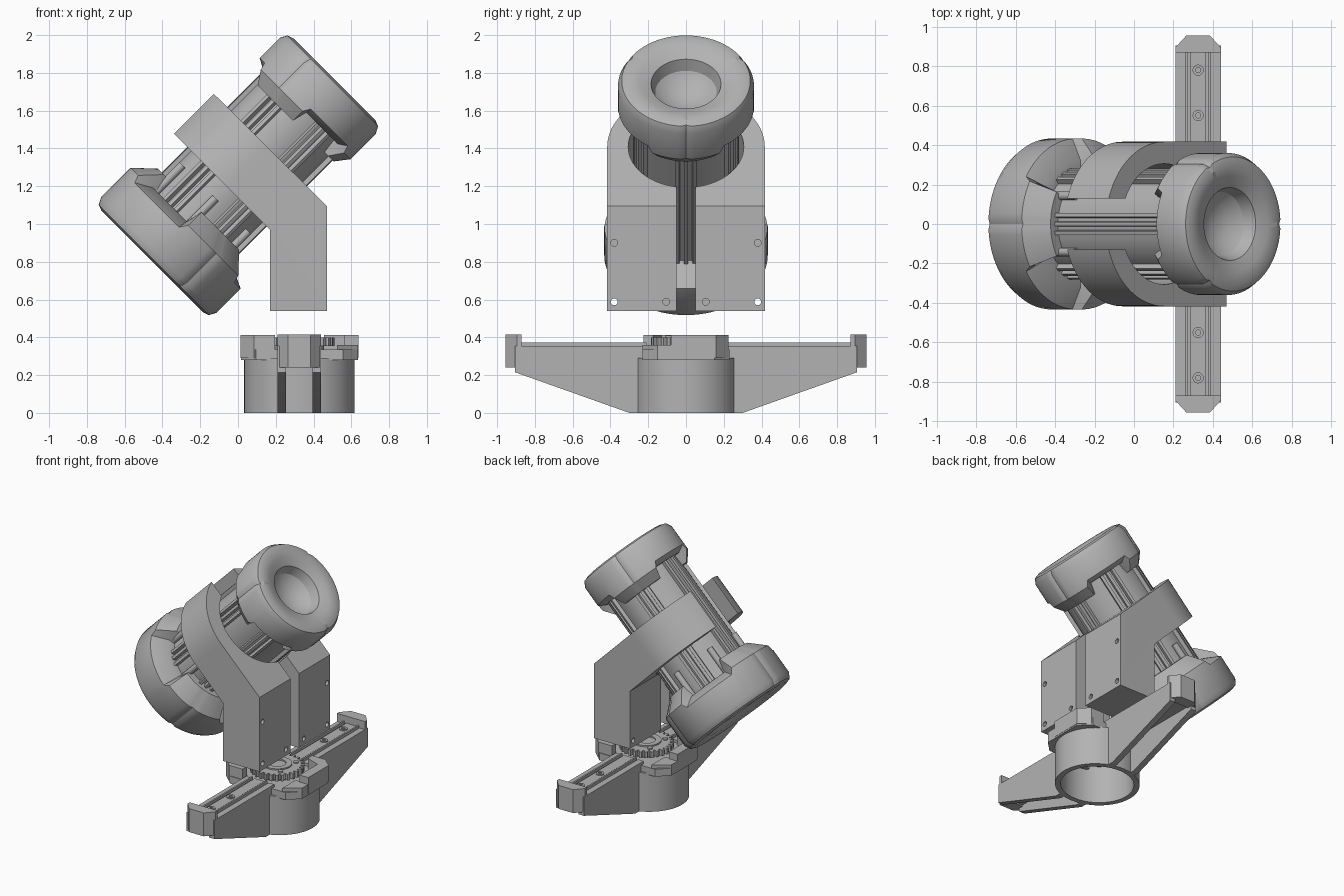
import bpy, bmesh
from math import sin, cos, pi, radians
from mathutils import Matrix, Vector

cube = bpy.data.objects.get("Cube")
if cube:
    bpy.data.objects.remove(cube)

grey = bpy.data.materials.new("plain grey")
grey.use_nodes = True
COLOUR = (0.45, 0.45, 0.45, 1)
grey.diffuse_color = COLOUR
grey.node_tree.nodes["Principled BSDF"].inputs["Base Color"].default_value = COLOUR

# Tilted frame: local z runs along the barrel, local +x points to its underside
TILT = Matrix.Rotation(radians(45), 4, 'Y') @ Matrix.Translation((-0.888, 0, 0))
HUB_X = 0.325


def finish(name, bm, matrix=None, smooth=True):
    bmesh.ops.remove_doubles(bm, verts=bm.verts, dist=1e-5)
    bmesh.ops.recalc_face_normals(bm, faces=bm.faces)
    if matrix:
        bm.transform(matrix)
    mesh = bpy.data.meshes.new(name)
    bm.to_mesh(mesh)
    bm.free()
    mesh.materials.append(grey)
    ob = bpy.data.objects.new(name, mesh)
    bpy.context.collection.objects.link(ob)
    if smooth:
        shade(ob)
    return ob


def shade(ob):
    bpy.ops.object.select_all(action='DESELECT')
    ob.select_set(True)
    bpy.context.view_layer.objects.active = ob
    bpy.ops.object.shade_smooth_by_angle(angle=radians(30))


def prism(name, pts, axis, lo, hi, matrix=None):
    """Extrude a 2D outline along an axis."""
    place = {'x': lambda a, b: (lo, a, b), 'y': lambda a, b: (a, lo, b),
             'z': lambda a, b: (a, b, lo)}[axis]
    bm = bmesh.new()
    face = bm.faces.new([bm.verts.new(place(*p)) for p in pts])
    out = bmesh.ops.extrude_face_region(bm, geom=[face])
    step = Vector([(hi - lo) * (axis == k) for k in 'xyz'])
    moved = [g for g in out['geom'] if isinstance(g, bmesh.types.BMVert)]
    bmesh.ops.translate(bm, verts=moved, vec=step)
    return finish(name, bm, matrix)


def box(name, x0, x1, y0, y1, z0, z1, matrix=None):
    return prism(name, [(x0, y0), (x1, y0), (x1, y1), (x0, y1)], 'z', z0, z1, matrix)


def circle(r, n=48, cx=0, cy=0):
    return [(cx + r * cos(2 * pi * i / n), cy + r * sin(2 * pi * i / n)) for i in range(n)]


def lathe(name, profile, n=96, matrix=None, loop=False):
    """Revolve a profile, which may change with the angle."""
    bm = bmesh.new()
    rings = []
    for i in range(n):
        a = 2 * pi * i / n
        rings.append([bm.verts.new((r * cos(a), r * sin(a), z)) for r, z in profile(360 * i / n)])
    count = len(rings[0])
    for i in range(n):
        p, q = rings[i], rings[(i + 1) % n]
        for j in range(count if loop else count - 1):
            k = (j + 1) % count
            bm.faces.new((p[j], q[j], q[k], p[k]))
    bmesh.ops.dissolve_degenerate(bm, dist=1e-5, edges=bm.edges)
    return finish(name, bm, matrix)


def boolean(ob, cutter, operation='DIFFERENCE'):
    mod = ob.modifiers.new("cut", 'BOOLEAN')
    mod.object, mod.operation, mod.solver = cutter, operation, 'EXACT'
    bpy.context.view_layer.objects.active = ob
    bpy.ops.object.modifier_apply(modifier=mod.name)
    bpy.data.objects.remove(cutter)


# End caps: rounded rim, bowl in the end face, three skirt tabs and three seams
def cap(name, R, end, way, hole, side, skirt, notch, neck, phase):
    def profile(deg):
        off = abs((deg - phase + 60) % 120 - 60)
        tab = off < 33
        g = 0.01 if off < 3 else 0
        s = side if tab else side - 0.04
        e = skirt if tab else notch
        pts = [(0, 0.17), (hole * 0.55, 0.15), (hole * 0.88, 0.10), (hole, 0.035),
               (hole + 0.06, 0.01), (R - 0.055, 0), (R - 0.02 - g, 0.012),
               (R - g, 0.05), (R - g, s), (neck, e), (0.26, e)]
        return [(r, end + way * d) for r, d in pts]
    return lathe(name, profile, matrix=TILT)


cap("upper_cap", 0.36, 1.61, -1, 0.185, 0.24, 0.31, 0.23, 0.305, 0)
cap("lower_cap", 0.433, 0.245, 1, 0.2, 0.27, 0.37, 0.28, 0.325, 60)

# Barrel with groups of three raised rails
rail_r, core_r = 0.298, 0.272
outline = []
for group in range(6):
    base = group * 60
    for off in (-9, 0, 9):
        for d, r in ((-2.5, core_r), (-2, rail_r), (2, rail_r), (2.5, core_r)):
            a = radians(base + off + d)
            outline.append((r * cos(a), r * sin(a)))
    for off in (17, 23, 30, 37, 43):
        a = radians(base + off)
        outline.append((core_r * cos(a), core_r * sin(a)))
prism("barrel", outline, 'z', 0.45, 1.42, TILT)

# Short pins between the lower cap and the clamp
for k in range(6):
    a = radians(30 + 60 * k)
    prism("barrel_pin", circle(0.022, 16, 0.285 * cos(a), 0.285 * sin(a)), 'z', 0.5, 0.72, TILT)

# Clamp bracket: bent side outline trimmed to a round-topped section
bracket = prism("clamp_bracket", [(-0.5, 1.64), (-0.29, 1.85), (0.47, 1.095), (0.47, 0.54),
                                  (0.17, 0.54), (0.17, 0.97)], 'y', -0.5, 0.5)
arch = [(0.417 * cos(radians(a)), 0.417 * sin(radians(a))) for a in range(90, 271, 3)]
section = [(1.3, 0.417)] + arch + [(1.3, -0.417)]
boolean(bracket, prism("cutter", section, 'z', 0.2, 1.7, TILT), 'INTERSECT')
boolean(bracket, prism("cutter", circle(0.306, 72), 'z', 0.2, 1.7, TILT))
boolean(bracket, box("cutter", -0.8, 0, -0.13, 0.13, 0.2, 1.7, TILT))
boolean(bracket, box("cutter", 0, 1.5, -0.05, 0.05, 0.1, 1.75, TILT))
for s in (-1, 1):
    for y, z, depth in ((0.38, 0.588, 0.5), (0.105, 0.588, 0.05), (0.38, 0.9, 0.05)):
        boolean(bracket, prism("cutter", circle(0.018, 20, s * y, z), 'x', 0.5 - depth, 0.6))
shade(bracket)

# Hollow hub and its top plate
HUB = Matrix.Translation((HUB_X, 0, 0)) @ Matrix.Diagonal((1.055, 1, 1, 1))
lathe("hub_shell", lambda a: [(0.277, 0), (0.277, 0.29), (0.24, 0.29), (0.24, 0)],
      72, HUB, loop=True)
AT_HUB = Matrix.Translation((HUB_X, 0, 0))
plate = [(-0.31, -0.15), (-0.23, -0.23), (0.23, -0.23), (0.31, -0.15),
         (0.31, 0.15), (0.23, 0.23), (-0.23, 0.23), (-0.31, 0.15)]
prism("hub_plate", plate, 'z', 0.28, 0.335, AT_HUB)

# Raised guards on opposite sides of the plate
for turn in (0, pi):
    m = AT_HUB @ Matrix.Rotation(turn, 4, 'Z')
    guard = [(0.24, -0.08), (0.312, -0.08), (0.312, 0.16), (0.24, 0.225), (0.13, 0.225),
             (0.13, 0.175), (0.24, 0.13)]
    prism("gear_guard", guard, 'z', 0.29, 0.412, m)
    prism("guard_step", [(0.2, -0.23), (0.31, -0.15), (0.31, -0.07), (0.2, -0.07)],
          'z', 0.29, 0.36, m)

# Gear with a raised centre and screws
TEETH = 28
gear = []
for i in range(TEETH):
    for d, r in ((0, 0.16), (0.3, 0.16), (0.42, 0.185), (0.85, 0.185)):
        a = 2 * pi * (i + d) / TEETH
        gear.append((r * cos(a), r * sin(a)))
prism("gear", gear, 'z', 0.355, 0.4, AT_HUB)
prism("gear_post", circle(0.13), 'z', 0.32, 0.36, AT_HUB)
lathe("gear_collar", lambda a: [(0.06, 0.39), (0.06, 0.41), (0.1, 0.41), (0.1, 0.39)],
      48, AT_HUB, loop=True)
for k in range(4):
    a = radians(45 + 90 * k)
    prism("gear_screw", circle(0.018, 16, 0.128 * cos(a), 0.128 * sin(a)), 'z', 0.39, 0.41, AT_HUB)

# Two arms: channel with tapered side walls, deck, rails, end stop and bolts
for turn in (0, pi):
    m = AT_HUB @ Matrix.Rotation(turn, 4, 'Z')
    wall = [(0.245, 0), (0.3, 0), (0.905, 0.215), (0.905, 0.355), (0.2, 0.355), (0.2, 0.29),
            (0.245, 0.29)]
    for x in (-0.115, 0.07):
        prism("arm_wall", wall, 'x', x, x + 0.045, m)
    box("arm_deck", -0.1, 0.1, 0.2, 0.9, 0.25, 0.35, m)
    for x in (-0.065, 0.053):
        box("arm_rail", x, x + 0.012, 0.21, 0.88, 0.34, 0.372, m)
    box("arm_strip", -0.04, 0.04, 0.21, 0.88, 0.34, 0.362, m)
    stop = [(-0.115, 0.87), (0.115, 0.87), (0.115, 0.895), (0.06, 0.955), (-0.06, 0.955),
            (-0.115, 0.895)]
    prism("arm_end_stop", stop, 'z', 0.24, 0.415, m)
    for y in (0.55, 0.78):
        ring = m @ Matrix.Translation((0, y, 0))
        lathe("arm_bolt", lambda a: [(0.013, 0.355), (0.013, 0.37), (0.028, 0.37), (0.028, 0.355)],
              24, ring, loop=True)
